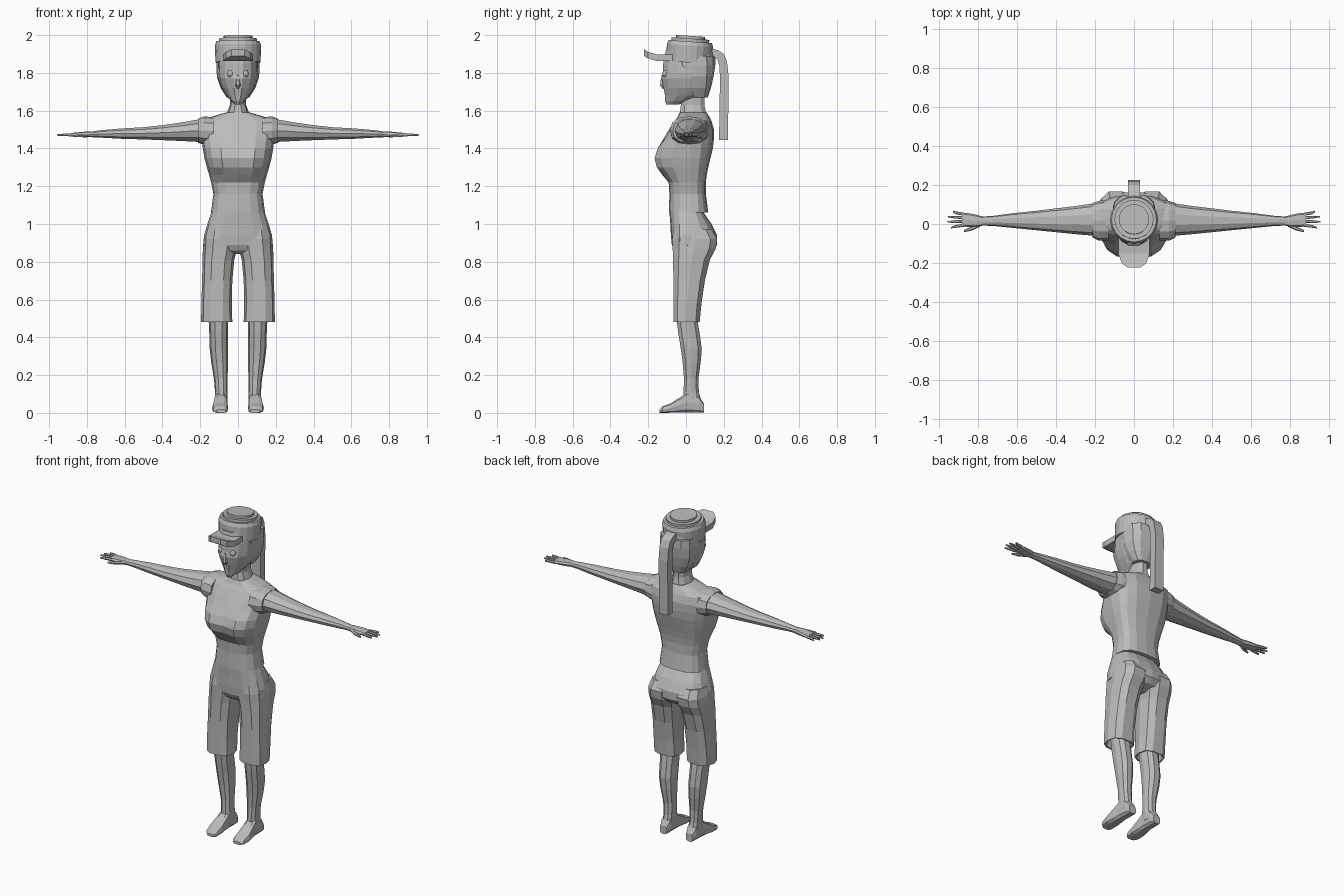
import bpy, bmesh, math
from mathutils import Matrix, Vector

grey = bpy.data.materials.new("plain grey")
grey.diffuse_color = (0.5, 0.5, 0.5, 1)


def finish(name, bm, mirror=False):
    bmesh.ops.recalc_face_normals(bm, faces=bm.faces)
    me = bpy.data.meshes.new(name)
    bm.to_mesh(me)
    bm.free()
    me.materials.append(grey)
    ob = bpy.data.objects.new(name, me)
    bpy.context.collection.objects.link(ob)
    if mirror:
        ob.modifiers.new("Mirror", 'MIRROR').use_mirror_merge = False
    return ob


def spow(v, p):
    return math.copysign(abs(v) ** p, v) if abs(v) > 1e-6 else 0.0


def loft(name, rings, axis='z', n=12, p=0.85, mirror=False, cap=True, tweak=None):
    """Ring: position on axis, a min, a max, b min, b max, optional b of widest point."""
    bm = bmesh.new()
    loops = []
    for t, a0, a1, b0, b1, *mid in rings:
        bc = mid[0] if mid else (b0 + b1) / 2
        loop = []
        for i in range(n):
            th = 2 * math.pi * i / n
            c, s = spow(math.cos(th), p), spow(math.sin(th), p)
            a = (a0 + a1) / 2 + (a1 - a0) / 2 * c
            b = bc + s * ((b1 - bc) if s > 0 else (bc - b0))
            co = {'z': (a, b, t), 'x': (t, a, b), 'y': (a, t, b)}[axis]
            loop.append(bm.verts.new(co))
        loops.append(loop)
    for l0, l1 in zip(loops, loops[1:]):
        for i in range(n):
            j = (i + 1) % n
            bm.faces.new((l0[i], l0[j], l1[j], l1[i]))
    if cap:
        bm.faces.new(loops[0])
        bm.faces.new(loops[-1])
    if tweak:
        for v in bm.verts:
            tweak(v.co)
    return finish(name, bm, mirror)


def sym(rows):
    return [(z, -w, w, *rest) for z, w, *rest in rows]


# Shirt, with a shallow crease between the chest halves
def crease(co):
    if abs(co.x) < 0.01 and co.y < 0 and 1.27 < co.z < 1.42:
        co.y += 0.02


loft("shirt", sym([
    (1.06, .143, -.09, .118, .02), (1.16, .13, -.088, .105, .02),
    (1.22, .142, -.092, .105, .02), (1.26, .153, -.125, .11, .02),
    (1.30, .165, -.165, .118, .02), (1.35, .178, -.178, .13, .02),
    (1.40, .186, -.16, .142, .02), (1.45, .193, -.12, .148, .02),
    (1.50, .203, -.09, .148, .02), (1.545, .203, -.06, .135, .025),
    (1.565, .15, -.045, .125, .03), (1.59, .065, -.035, .11, .035)]),
    n=16, p=0.75, tweak=crease)

# Short sleeve rims around the tops of the arms
loft("sleeve", [(.13, -.085, .125, 1.42, 1.565), (.18, -.085, .118, 1.42, 1.57),
                (.212, -.07, .108, 1.43, 1.557)], 'x', 12, mirror=True)

# Shorts
loft("shorts_hips", sym([
    (1.065, .14, -.088, .09, .01), (1.0, .162, -.083, .135, .01),
    (.94, .18, -.08, .165, .01), (.89, .183, -.075, .165, .01),
    (.86, .14, -.06, .14, .01), (.84, .05, -.03, .08, .02)]), n=16, p=0.75)
loft("shorts_leg", [
    (.97, .01, .17, -.07, .14), (.92, .003, .182, -.078, .17), (.87, .004, .186, -.075, .162),
    (.81, .02, .188, -.072, .13), (.70, .03, .19, -.07, .103),
    (.58, .033, .194, -.07, .085), (.48, .03, .195, -.07, .075),
    (.482, .038, .187, -.062, .067), (.56, .045, .18, -.05, .065)],
    n=10, p=0.75, mirror=True)

# Lower legs and feet
loft("leg", [
    (.60, .05, .16, -.05, .06), (.48, .053, .155, -.05, .065), (.42, .054, .152, -.043, .075),
    (.34, .053, .15, -.03, .086), (.27, .053, .142, -.02, .08), (.18, .055, .127, -.012, .067),
    (.11, .055, .122, -.015, .07), (.04, .055, .122, -.02, .09)], n=10, mirror=True)
loft("foot", [
    (-.14, .065, .115, 0, .018), (-.125, .055, .132, 0, .034), (-.08, .052, .137, 0, .052),
    (-.03, .055, .13, 0, .085), (.01, .057, .124, 0, .115), (.07, .057, .122, 0, .09),
    (.095, .065, .114, 0, .05)], 'y', 10, 0.6, mirror=True)

# Arms and hands
loft("arm", [
    (.15, -.065, .11, 1.428, 1.562), (.21, -.06, .105, 1.432, 1.556),
    (.30, -.052, .092, 1.437, 1.54), (.40, -.042, .08, 1.442, 1.525),
    (.50, -.032, .068, 1.446, 1.514), (.62, -.02, .055, 1.45, 1.507),
    (.72, -.01, .042, 1.456, 1.498), (.78, -.008, .038, 1.459, 1.49)], 'x', 10, 0.95, mirror=True)
loft("palm", [
    (.77, -.007, .037, 1.46, 1.49), (.81, -.016, .048, 1.459, 1.489),
    (.85, -.015, .056, 1.46, 1.485), (.882, -.012, .056, 1.463, 1.482)], 'x', 8, 0.7, mirror=True)
for k, (y, tip) in enumerate([(-.006, .938), (.014, .957), (.032, .952), (.05, .928)]):
    tilt = (y - .02) * .25
    loft("finger_%d" % (k + 1), [
        (.87, y - .008, y + .008, 1.463, 1.481),
        (.915, y + tilt - .007, y + tilt + .007, 1.464, 1.48),
        (tip, y + 2 * tilt - .004, y + 2 * tilt + .004, 1.467, 1.476)], 'x', 6, mirror=True)
loft("thumb", [(.79, -.014, .012, 1.462, 1.482), (.83, -.033, -.012, 1.459, 1.477),
               (.872, -.042, -.031, 1.461, 1.472)], 'x', 6, mirror=True)

# Neck and head
loft("neck", sym([(1.55, .075, -.05, .115), (1.59, .058, -.035, .108), (1.63, .043, -.03, .1),
                  (1.72, .043, -.03, .1)]), n=10)
loft("head", sym([
    (1.632, .014, -.105, -.04, -.07), (1.65, .036, -.112, .02, -.03), (1.68, .062, -.114, .09, .01),
    (1.72, .087, -.122, .122, .02), (1.77, .104, -.133, .138, .02), (1.80, .108, -.126, .146, .02),
    (1.85, .106, -.124, .152, .02), (1.92, .1, -.11, .145, .02)]), n=14, p=0.95)
loft("nose", sym([(1.715, .006, -.124, -.10), (1.735, .015, -.14, -.10),
                  (1.79, .006, -.13, -.10)]), n=6)

# Hair shell framing the face, fuller at the back
loft("hair", sym([(1.67, .06, .03, .115), (1.72, .092, 0, .132), (1.78, .112, -.035, .146),
                  (1.84, .114, -.06, .155), (1.89, .112, -.08, .155)]), n=12, p=0.75)

# Eyes
bm = bmesh.new()
bmesh.ops.create_uvsphere(bm, u_segments=10, v_segments=6, radius=.019,
                          matrix=Matrix.Translation((.04, -.107, 1.795)))
finish("eye", bm, True)

# Cap: tiered crown, leaning slightly back
bm = bmesh.new()
lean = Matrix.Translation((0, .018, 1.9)) @ Matrix.Rotation(math.radians(-4), 4, 'X')
for r0, r1, z0, z1 in [(.119, .123, -.045, .045), (.123, .115, .045, .066),
                       (.1, .1, .06, .082), (.077, .077, .078, .096)]:
    bmesh.ops.create_cone(bm, cap_ends=True, segments=20, radius1=r0, radius2=r1, depth=z1 - z0,
                          matrix=lean @ Matrix.Translation((0, 0, (z0 + z1) / 2)))
finish("cap_crown", bm)

# Brim: an arched plate bent down at its sides
bm = bmesh.new()
outline = [(-.08, -.06), (-.08, -.15), (-.064, -.2), (-.035, -.222),
           (.035, -.222), (.064, -.2), (.08, -.15), (.08, -.06)]
rows = []
for h in (0, .035):
    rows.append([bm.verts.new((x, y, 1.89 + h - 4 * max(0, abs(x) - .035) ** 1.6))
                 for x, y in outline])
for i in range(8):
    j = (i + 1) % 8
    bm.faces.new((rows[0][i], rows[0][j], rows[1][j], rows[1][i]))
for r in rows:
    for i in range(3):
        bm.faces.new((r[i], r[i + 1], r[6 - i], r[7 - i]))
finish("cap_brim", bm)

# Ponytail: a flat strip curving over and hanging straight down
bm = bmesh.new()
profile = [(.13, 1.93), (.17, 1.92), (.2, 1.9), (.217, 1.86), (.226, 1.78), (.222, 1.445),
           (.175, 1.445), (.18, 1.78), (.176, 1.84), (.165, 1.875), (.13, 1.89)]
face = bm.faces.new([bm.verts.new((-.031, y, z)) for y, z in profile])
side = bmesh.ops.extrude_face_region(bm, geom=[face])["geom"]
bmesh.ops.translate(bm, vec=Vector((.062, 0, 0)),
                    verts=[g for g in side if isinstance(g, bmesh.types.BMVert)])
finish("ponytail", bm)
